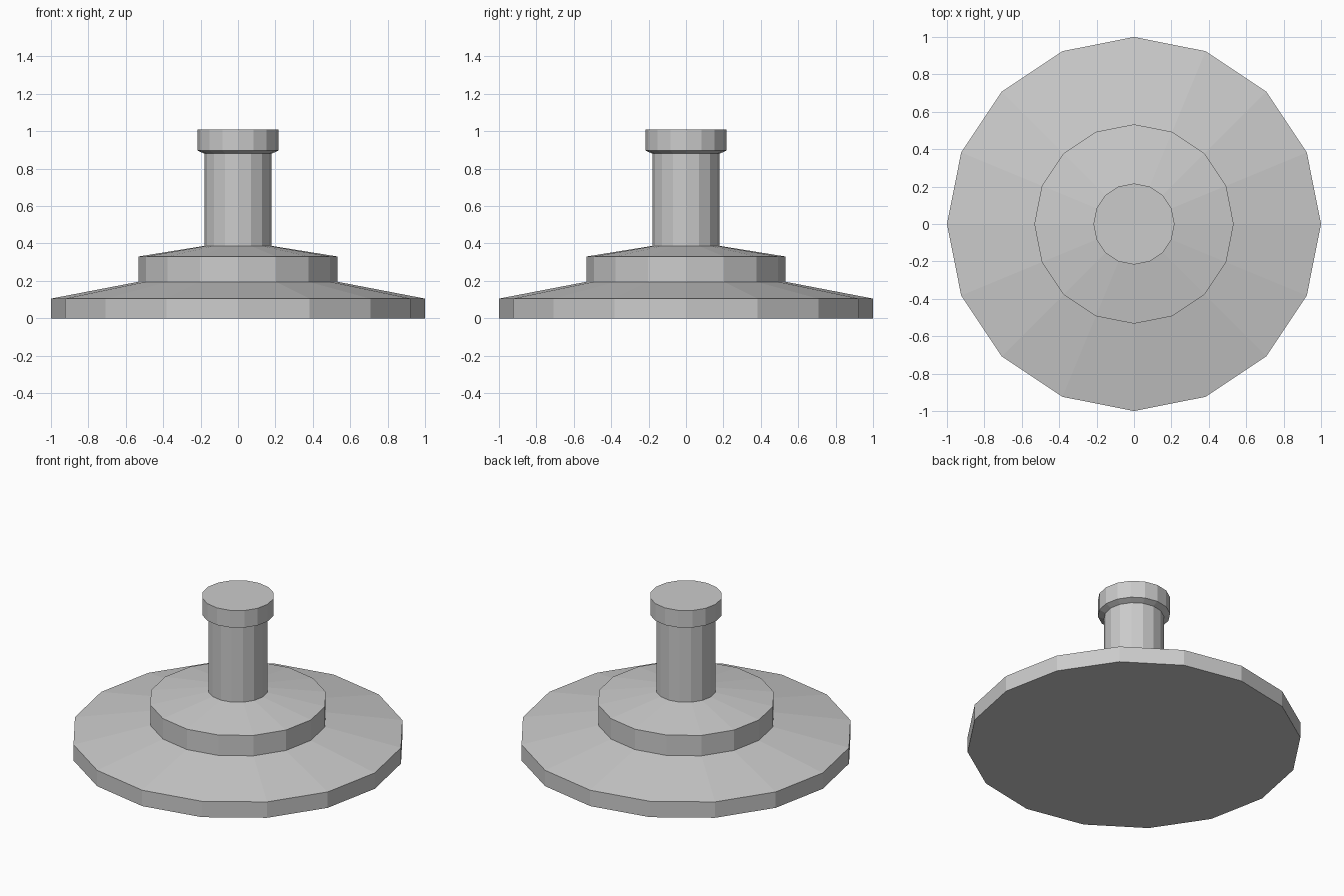
import bpy
import bmesh
from math import cos, sin, tau

if "Cube" in bpy.data.objects:
    bpy.data.objects.remove(bpy.data.objects["Cube"])

SIDES = 16


def lathe(name, profile):
    """Turn a (radius, z) profile, listed bottom to top, into a closed flat-faced solid."""
    bm = bmesh.new()
    rings = [[bm.verts.new((r * cos(tau * i / SIDES), r * sin(tau * i / SIDES), z))
              for i in range(SIDES)] for r, z in profile]
    for low, high in zip(rings, rings[1:]):
        for i in range(SIDES):
            j = (i + 1) % SIDES
            bm.faces.new((low[i], low[j], high[j], high[i]))
    bm.faces.new(rings[0][::-1])
    bm.faces.new(rings[-1])
    mesh = bpy.data.meshes.new(name)
    bm.to_mesh(mesh)
    bm.free()
    obj = bpy.data.objects.new(name, mesh)
    bpy.context.collection.objects.link(obj)
    return obj


# One continuous turned body
lathe("stepped_pedestal", [
    (1.0, 0.0), (1.0, 0.105),          # wide base rim
    (0.533, 0.195), (0.533, 0.33),     # base slope, second tier rim
    (0.18, 0.387), (0.18, 0.88),       # second slope, stem
    (0.217, 0.897), (0.217, 1.01),     # flared cap
])
